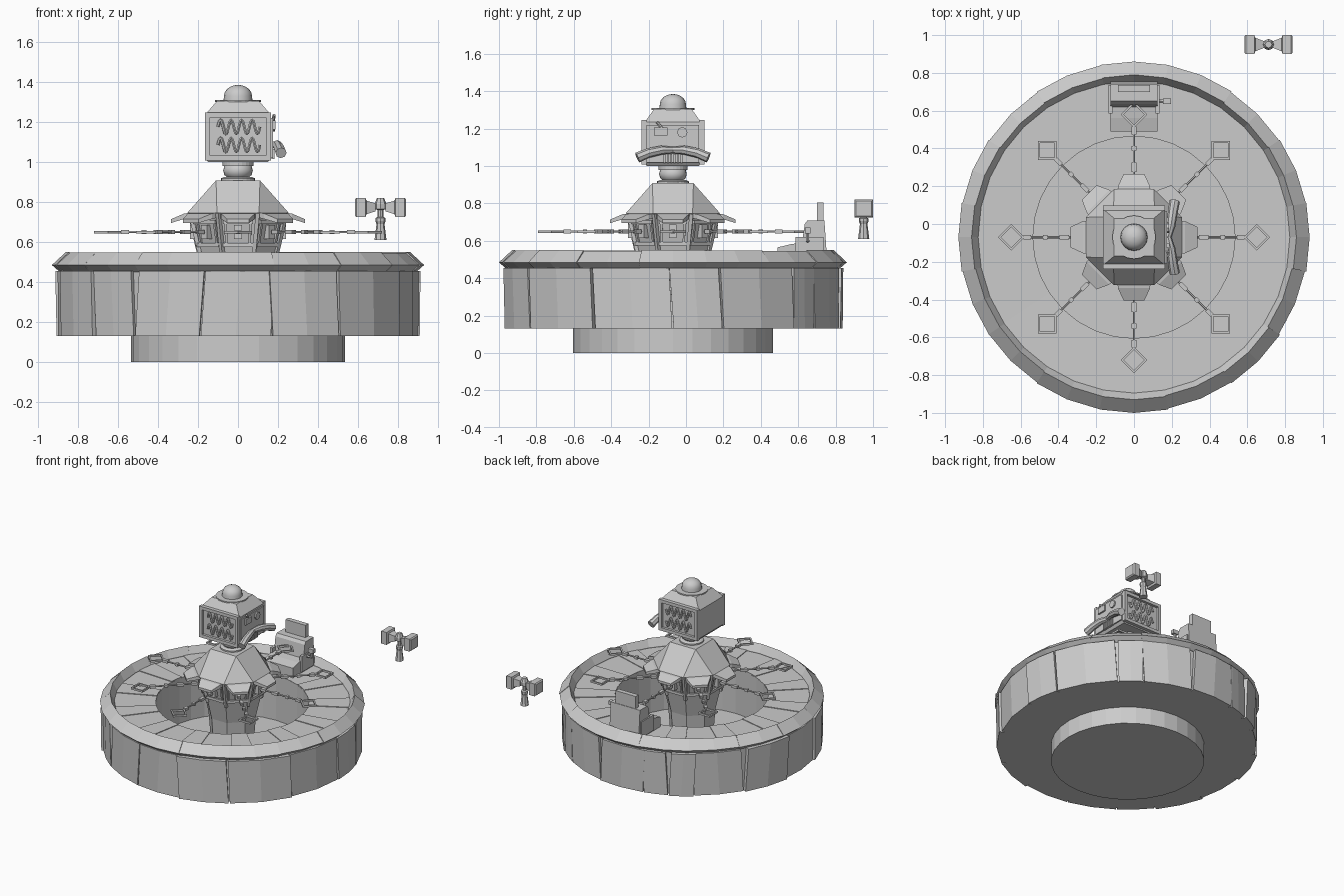
import bpy, bmesh, math, random
from mathutils import Matrix, Vector

if "Cube" in bpy.data.objects:
    bpy.data.objects.remove(bpy.data.objects["Cube"])

random.seed(4)
CY = -0.07                      # tower and disc axis
PI = math.pi
GREY = bpy.data.materials.new("plain grey")
GREY.diffuse_color = (0.6, 0.6, 0.6, 1)
GREY.use_nodes = True
GREY.node_tree.nodes["Principled BSDF"].inputs["Base Color"].default_value = GREY.diffuse_color


def make(name, verts, faces, smooth=False):
    me = bpy.data.meshes.new(name)
    me.from_pydata([tuple(v) for v in verts], [], faces)
    bm = bmesh.new()
    bm.from_mesh(me)
    bmesh.ops.remove_doubles(bm, verts=bm.verts, dist=1e-5)
    bmesh.ops.recalc_face_normals(bm, faces=bm.faces)
    bm.to_mesh(me)
    bm.free()
    me.materials.append(GREY)
    ob = bpy.data.objects.new(name, me)
    bpy.context.collection.objects.link(ob)
    if smooth:
        bpy.context.view_layer.objects.active = ob
        ob.select_set(True)
        bpy.ops.object.shade_smooth_by_angle(angle=math.radians(40))
        ob.select_set(False)
    return ob


def loft(name, rings, smooth=False):
    """Skin a list of equal-length rings and cap the ends."""
    n = len(rings[0])
    faces = [(k * n + i, k * n + (i + 1) % n, (k + 1) * n + (i + 1) % n, (k + 1) * n + i)
             for k in range(len(rings) - 1) for i in range(n)]
    faces += [tuple(range(n)), tuple(range((len(rings) - 1) * n, len(rings) * n))]
    return make(name, [v for r in rings for v in r], faces, smooth)


def lathe(name, prof, n=32, x=0, y=CY, rot=0.0, smooth=False):
    return loft(name, [[(x + max(r, 1e-4) * math.cos(rot + 2 * PI * i / n),
                         y + max(r, 1e-4) * math.sin(rot + 2 * PI * i / n), z)
                        for i in range(n)] for r, z in prof], smooth)


def arc_block(name, a0, a1, prof, steps=2, skew=0.0):
    """Sweep a closed (r, z) section round the axis; skew leans its ends."""
    zmin = min(z for r, z in prof)
    rings = []
    for i in range(steps + 1):
        a = a0 + (a1 - a0) * i / steps
        rings.append([(r * math.cos(a + skew * (z - zmin)),
                       CY + r * math.sin(a + skew * (z - zmin)), z) for r, z in prof])
    return loft(name, rings)


def rect(x, y, z, hx, hy):
    return [(x - hx, y - hy, z), (x + hx, y - hy, z), (x + hx, y + hy, z), (x - hx, y + hy, z)]


def box(name, c, h):
    return loft(name, [rect(c[0], c[1], c[2] - h[2], h[0], h[1]),
                       rect(c[0], c[1], c[2] + h[2], h[0], h[1])])


def tube(name, pts, radii, n=6, smooth=False):
    pts = [Vector(p) for p in pts]
    if not isinstance(radii, (list, tuple)):
        radii = [radii] * len(pts)
    rings, side = [], None
    for i, p in enumerate(pts):
        d = (pts[min(i + 1, len(pts) - 1)] - pts[max(i - 1, 0)]).normalized()
        if side is None:
            side = d.orthogonal().normalized()
        side = (side - d * side.dot(d)).normalized()
        up = d.cross(side)
        rings.append([p + radii[i] * (side * math.cos(2 * PI * k / n) + up * math.sin(2 * PI * k / n))
                      for k in range(n)])
    return loft(name, rings, smooth)


def extrude_x(name, prof, x0, x1):
    return loft(name, [[(x0, y, z) for y, z in prof], [(x1, y, z) for y, z in prof]])


def spin(ob, a):
    """Turn a part built facing +x about the tower axis."""
    ob.data.transform(Matrix.Translation((0, CY, 0)) @ Matrix.Rotation(a, 4, 'Z'))
    return ob


# Foot and drum with open pit
lathe("foot", [(.535, 0), (.535, .13)])
lathe("drum", [(0, .13), (.885, .13), (.885, .46), (.84, .485), (.535, .485), (.535, .14), (0, .14)])

# Uneven wall plates round the drum
a = 0.0
while a < 2 * PI - 0.1:
    w = min(random.choice((.2, .3, .4, .5)), 2 * PI - a)
    out = random.choice((.9, .908, .916))
    arc_block("wall_plate", a + .005, a + w - .005,
              [(.87, .13), (out, .13), (out + .004, .455), (.87, .455)], 2, random.uniform(-.1, .1))
    a += w

# Bevelled rim in pieces, and radial floor tiles
seg = 2 * PI / 32
for i in range(16):
    d = 0 if i % 4 == 0 else random.uniform(0, .008)
    arc_block("rim_piece", (2 * i - 1) * seg, (2 * i + 1) * seg,
              [(.89 - d, .45), (.93 - d, .485), (.86 - d, .55 - d / 2), (.825, .495), (.825, .46)])
a = 0.0
for i in range(26):
    w = 2 * PI / 26 * (1.2 if i % 2 else .8)
    arc_block("floor_tile", a, a + w, [(.535, .478), (.83, .478), (.83, .494 - .005 * (i % 2)),
                                       (.535, .492 - .005 * (i % 2))])
    a += w

# Octagonal pedestal and collar
lathe("pedestal", [(.15, .14), (.17, .4), (.205, .55), (.25, .74)], 8, rot=PI / 8)
lathe("pedestal_foot", [(.2, .14), (.2, .17), (.16, .19)], 8, rot=PI / 8)

# Faceted dome: square top, octagonal bottom
low = [(.275 * math.cos(PI / 8 + i * PI / 4), CY + .275 * math.sin(PI / 8 + i * PI / 4), .745) for i in range(8)]
top = [(.155 * math.cos(PI / 4 + i * PI / 2), CY + .155 * math.sin(PI / 4 + i * PI / 2), .908) for i in range(4)]
faces = [tuple(range(8)), (8, 9, 10, 11)]
for i in range(4):
    faces += [(2 * i, 2 * i + 1, 8 + i), (2 * i + 1, (2 * i + 2) % 8, 8 + (i + 1) % 4, 8 + i)]
make("dome", low + top, faces)

# Eight bays: corner posts, window frame, awning, arm and diamond tray
for i in range(8):
    t = i * PI / 4
    c = PI / 8
    spin(tube("corner_post", [(.206 * math.cos(c), .206 * math.sin(c), .54),
                              (.258 * math.cos(c), .258 * math.sin(c), .745)], .014, 4), t)
    spin(loft("awning", [[(.21, -.09, .725), (.21, .09, .725), (.21, .09, .75), (.21, -.09, .75)],
                         [(.27, -.085, .715), (.27, .085, .715), (.27, .085, .742), (.27, -.085, .742)],
                         [(.335, -.055, .695), (.335, .055, .695), (.335, .055, .714),
                          (.335, -.055, .714)]]), t)
    for z, r in ((.585, .203), (.70, .228)):
        spin(box("window_rail", (r, 0, z), (.01, .075, .01)), t)
    for s in (-1, 1):
        spin(tube("window_bar", [(.2, s * .058, .58), (.228, s * .062, .705)], .009, 4), t)
    spin(box("arm_socket", (.22, 0, .65), (.02, .02, .036)), t)
    spin(tube("arm_rod", [(.2, 0, .65), (.57, 0, .65)], .006), t)
    for x, h in ((.27, .02), (.37, .025), (.47, .012), (.565, .02)):
        spin(box("arm_joint", (x, 0, .65), (h, .012, .01)), t)
    corners = [(.58, 0), (.65, -.07), (.72, 0), (.65, .07)]
    inner = [(.65 + (x - .65) * .78, y * .78) for x, y in corners]
    vs = [(x, y, z) for z in (.642, .656) for ring in (corners, inner) for x, y in ring]
    fs = []
    for k in range(4):
        j = (k + 1) % 4
        fs += [(k, j, 4 + j, 4 + k), (8 + k, 8 + j, 12 + j, 12 + k),
               (k, j, 8 + j, 8 + k), (4 + k, 4 + j, 12 + j, 12 + k)]
    spin(make("diamond_tray", vs, fs), t)

# Neck
lathe("neck_disc", [(.085, .905), (.085, .918), (.07, .925)], 24)
lathe("neck_ball", [(.05, .92), (.068, .935), (.074, .957), (.068, .98), (.05, .995)], 24, smooth=True)
lathe("head_disc", [(.078, .98), (.078, 1.005)], 24)

# Head block, side frames and hat
loft("head", [rect(0, CY, 1.0, .15, .14), rect(0, CY, 1.02, .165, .15), rect(0, CY, 1.235, .165, .15),
              rect(0, CY, 1.305, .105, .1)])
lathe("hat_brim", [(.115, 1.3), (.115, 1.309)], 20)
lathe("hat_crown", [(.072, 1.309), (.07, 1.33)] +
      [(.07 * math.cos(k * PI / 10), 1.33 + .055 * math.sin(k * PI / 10)) for k in range(1, 6)], 16, smooth=True)

# Wavy coils in frames on the front and back of the head
for s in (-1, 1):
    y = CY + s * .155
    for z in (1.02, 1.235):
        box("coil_frame_rail", (0, y, z), (.165, .014, .012))
    for x in (-.153, .153):
        box("coil_frame_post", (x, y, 1.127), (.012, .014, .1))
    for z in (1.175, 1.085):
        tube("wavy_coil", [(-.1 + .21 * k / 48, y, z + .035 * math.sin(k * PI / 6)) for k in range(49)],
             .008, 6, True)

# Face on the right side: moustache, mouth, eye and lever
box("face_plate", (.166, CY, 1.12), (.008, .14, .1))
for s in (-1, 1):
    tube("moustache", [(.18, CY, 1.085), (.195, CY + s * .06, 1.085), (.205, CY + s * .13, 1.07),
                       (.215, CY + s * .19, 1.045)], [.018, .024, .026, .028], 8, True)
for k in range(6):
    box("mouth_bar", (.175, CY - .045 + k * .018, 1.04), (.008, .005, .025))
tube("eye_knob", [(.165, -.02, 1.18), (.185, -.02, 1.18)], .028, 8)
box("lever_base", (.175, -.135, 1.185), (.012, .035, .022))
tube("lever", [(.175, -.12, 1.19), (.18, -.155, 1.235)], .008)

# Seat at the back with a side lever
extrude_x("seat", [(.49, .49), (.49, .565), (.56, .582), (.62, .59), (.635, .69), (.65, .71),
                   (.74, .71), (.755, .49)], -.125, .125)
box("headrest", (0, .718, .755), (.085, .018, .05))
for s in (-1, 1):
    box("seat_side", (s * .125, .66, .56), (.01, .075, .06))
tube("seat_lever", [(.12, .65, .6), (.17, .65, .6), (.17, .65, .66)], .01)
box("lever_grip", (.175, .65, .655), (.022, .015, .015))

# Floating two-headed tool
X, Y = .712, .95
lathe("tool_handle", [(.03, .61), (.02, .69), (.026, .705), (.026, .72), (.014, .725), (.014, .76),
                      (.03, .765), (.03, .79), (.018, .82)], 8, X, Y)
tube("tool_bar", [(X - .08, Y, .775), (X + .08, Y, .775)], .014)
for s in (-1, 1):
    def face(dx, h, v):
        x = X + s * dx
        return [(x, Y - h, .773 - v), (x, Y + h, .773 - v), (x, Y + h, .773 + v), (x, Y - h, .773 + v)]
    loft("tool_head", [face(.025, .018, .02), face(.07, .036, .034), face(.075, .05, .048),
                       face(.12, .05, .048), face(.128, .042, .04)])
